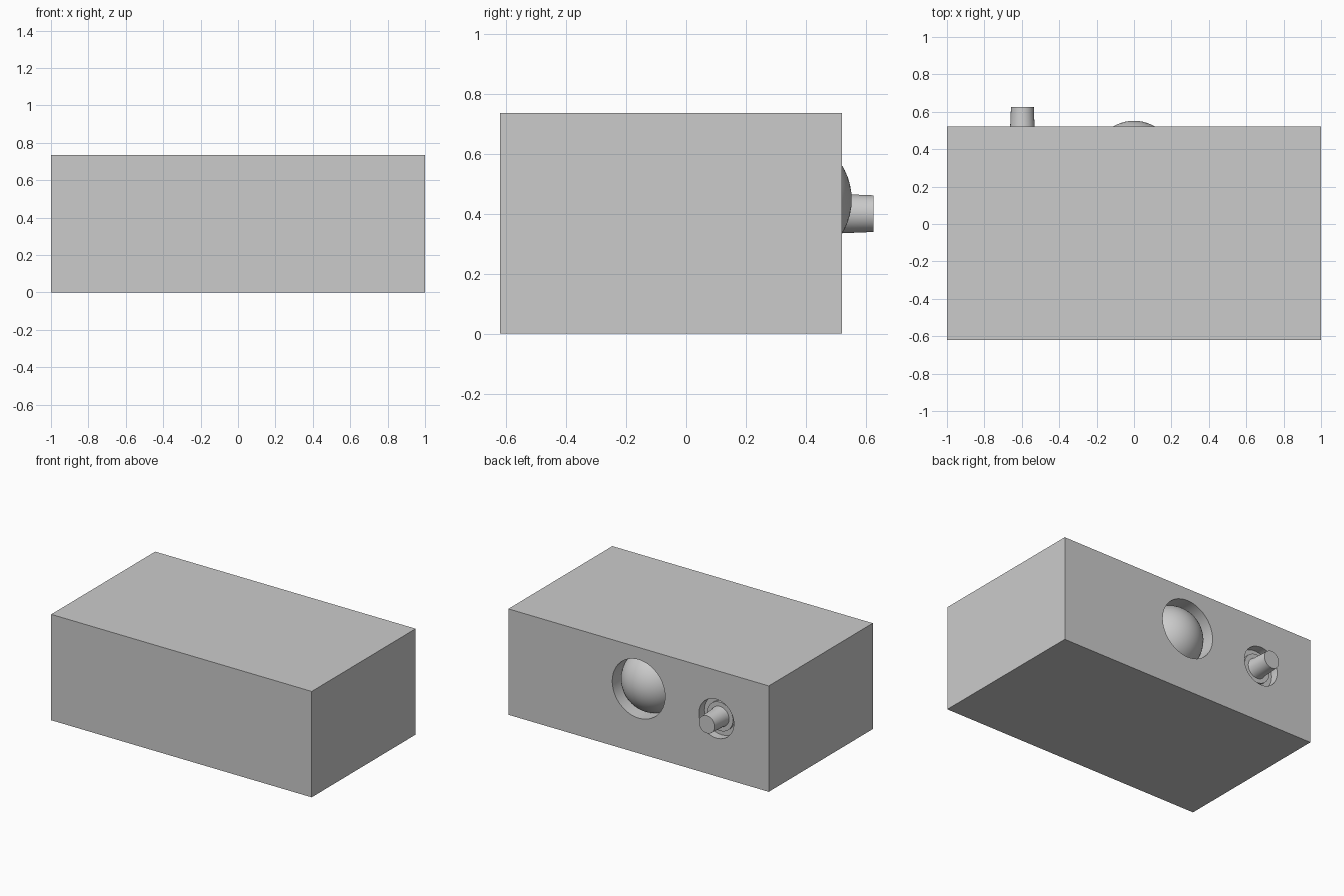
import bpy, bmesh, math

if "Cube" in bpy.data.objects:
    bpy.data.objects.remove(bpy.data.objects["Cube"])

Y0, Y1, H = -0.62, 0.52, 0.735


def lathe(name, profile, x, z, n=48):
    """Spin (radius, y) points about a y-parallel axis through (x, z)."""
    bm = bmesh.new()
    rings = []
    for r, y in profile:
        if r == 0:
            rings.append([bm.verts.new((x, y, z))] * n)
        else:
            rings.append([bm.verts.new((x + r * math.cos(2 * math.pi * i / n), y,
                                        z + r * math.sin(2 * math.pi * i / n))) for i in range(n)])
    for a, b in zip(rings, rings[1:]):
        for i in range(n):
            j = (i + 1) % n
            bm.faces.new(list(dict.fromkeys((a[i], a[j], b[j], b[i]))))
    bmesh.ops.recalc_face_normals(bm, faces=bm.faces)
    me = bpy.data.meshes.new(name)
    bm.to_mesh(me)
    bm.free()
    ob = bpy.data.objects.new(name, me)
    bpy.context.collection.objects.link(ob)
    bpy.ops.object.select_all(action='DESELECT')
    ob.select_set(True)
    bpy.context.view_layer.objects.active = ob
    bpy.ops.object.shade_smooth_by_angle(angle=math.radians(35))
    return ob


# Main block
bpy.ops.mesh.primitive_cube_add(size=1, location=(0, (Y0 + Y1) / 2, H / 2))
body = bpy.context.object
body.name = "body"
body.scale = (2, Y1 - Y0, H)
bpy.ops.object.transform_apply(location=True, scale=True)

# Round recesses in the back face
for name, x, z, r, depth in (("lens_recess", 0, 0.447, 0.203, 0.12),
                             ("pin_recess", -0.597, 0.4, 0.135, 0.06)):
    cut = lathe(name, [(0, Y1 - depth), (r, Y1 - depth), (r, Y1 + 0.1), (0, Y1 + 0.1)], x, z)
    mod = body.modifiers.new(name, 'BOOLEAN')
    mod.operation = 'DIFFERENCE'
    mod.solver = 'EXACT'
    mod.object = cut
    bpy.context.view_layer.objects.active = body
    bpy.ops.object.modifier_apply(modifier=name)
    bpy.data.objects.remove(cut, do_unlink=True)

# Domed lens sunk in the large recess
R, top, rim = 0.218, 0.552, math.asin(0.2 / 0.218)
dome = [(R * math.sin(rim * i / 10), top - R + R * math.cos(rim * i / 10)) for i in range(11)]
lathe("lens", dome + [(0.2, 0.4), (0, 0.4)], 0, 0.447)

# Stepped, slightly tapered pin in the small recess
lathe("pin", [(0, 0.625), (0.061, 0.625), (0.066, 0.5), (0.07, 0.48),
              (0.1, 0.48), (0.1, 0.455), (0, 0.455)], -0.597, 0.4)
